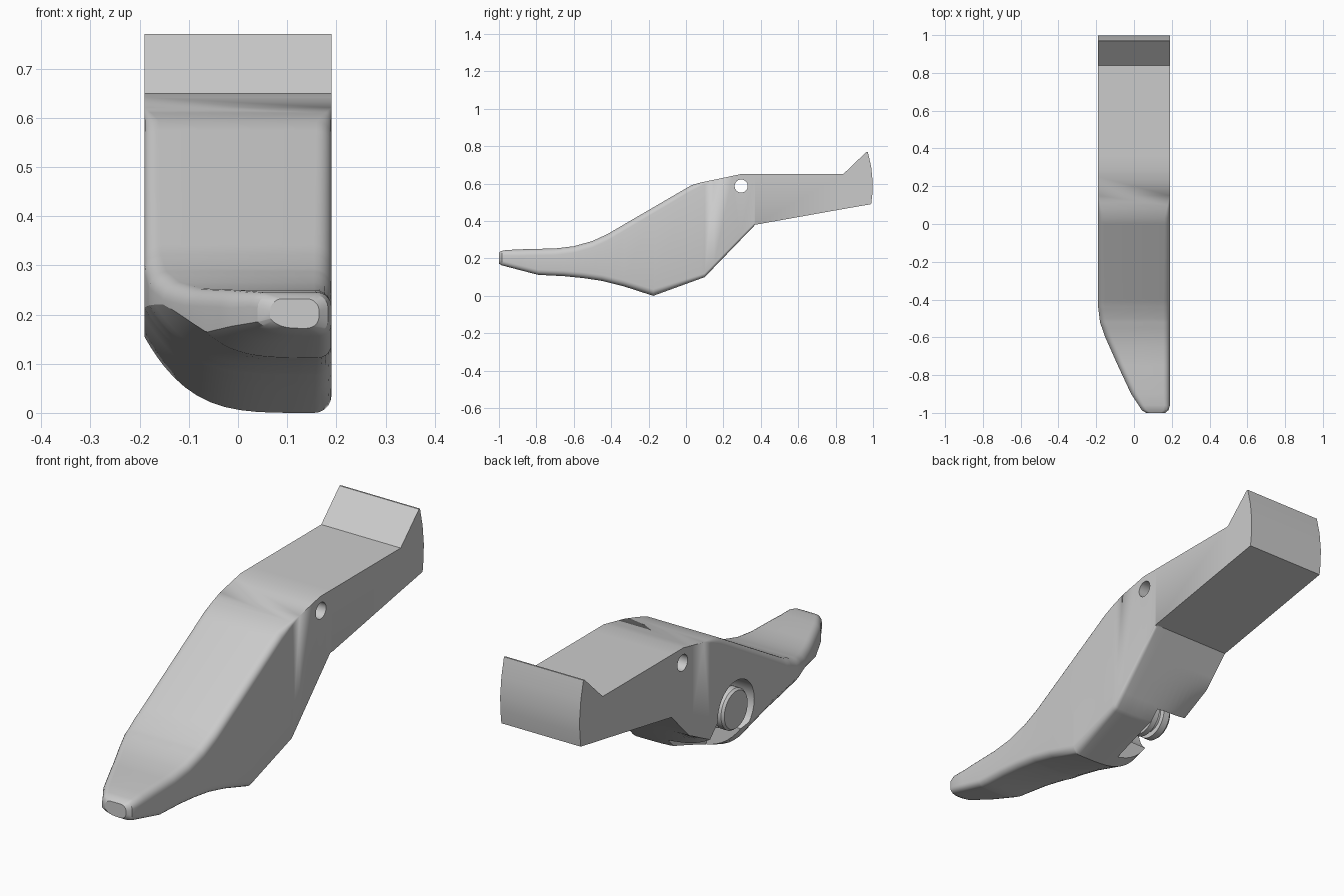
import bpy, bmesh, math
from mathutils import Vector

if "Cube" in bpy.data.objects:
    bpy.data.objects.remove(bpy.data.objects["Cube"])

grey = bpy.data.materials.new("plain grey")
grey.diffuse_color = (0.6, 0.6, 0.6, 1)
grey.use_nodes = True
grey.node_tree.nodes["Principled BSDF"].inputs["Base Color"].default_value = grey.diffuse_color

# Lengthwise curves of the lever as (y, value) pairs
TOP = [(-1, .232), (-.985, .24), (-.96, .245), (-.85, .25), (-.7, .253), (-.6, .265), (-.5, .293),
       (-.42, .33), (.03, .592), (.08, .606), (.29, .65), (.84, .65)]
BOTTOM = [(-1, .172), (-.985, .163), (-.79, .112), (-.65, .105), (-.55, .095), (-.45, .08),
          (-.33, .05), (-.175, 0), (.1, .1), (.37, .38), (.84, .464)]
LEFT = [(-1, .065), (-.985, .04), (-.96, .025), (-.9, -.015), (-.75, -.085), (-.6, -.152),
        (-.52, -.18), (-.44, -.19), (.84, -.19)]
RIGHT = [(-1, .165), (-.985, .183), (-.96, .19), (.84, .19)]
RISE = [(-1, .02), (-.8, .05), (-.6, .12), (-.45, .135), (-.17, .155), (0, .13), (.1, .08), (.25, 0), (.84, 0)]
FILLET = [(-1, .025), (-.9, .035), (-.4, .035), (.03, .03), (.15, 0), (.84, 0)]
FILLET_LOW = [(-1, .025), (-.17, .035), (.1, .02), (.365, .015), (.37, 0), (.84, 0)]


def at(curve, y):
    for (a, u), (b, v) in zip(curve, curve[1:]):
        if y <= b:
            return u + (v - u) * (y - a) / (b - a)
    return curve[-1][1]


def finish(name, bm):
    bmesh.ops.remove_doubles(bm, verts=bm.verts, dist=1e-5)
    bmesh.ops.recalc_face_normals(bm, faces=bm.faces)
    me = bpy.data.meshes.new(name)
    bm.to_mesh(me)
    bm.free()
    me.materials.append(grey)
    ob = bpy.data.objects.new(name, me)
    bpy.context.collection.objects.link(ob)
    return ob


def loft(name, rings):
    bm = bmesh.new()
    vs = [[bm.verts.new(p) for p in ring] for ring in rings]
    n = len(vs[0])
    for a, b in zip(vs, vs[1:]):
        for i in range(n):
            j = (i + 1) % n
            bm.faces.new((a[i], a[j], b[j], b[i]))
    bm.faces.new(vs[0])
    bm.faces.new(vs[-1])
    return finish(name, bm)


def prism(name, yz, x0, x1):
    return loft(name, [[(x, y, z) for y, z in yz] for x in (x0, x1)])


def circle(y, z, r, n=40):
    return [(y + r * math.cos(2 * math.pi * i / n), z + r * math.sin(2 * math.pi * i / n)) for i in range(n)]


def section(y):
    t, b, l, r = (at(c, y) for c in (TOP, BOTTOM, LEFT, RIGHT))
    f, g, h = at(FILLET, y), at(FILLET_LOW, y), at(RISE, y)
    pts = []

    def arc(cx, cz, rad, start):
        for i in range(6):
            a = math.radians(start + 18 * i)
            pts.append((cx + rad * math.cos(a), y, cz + rad * math.sin(a)))
    arc(r - f, t - f, f, 0)
    arc(l + f, t - f, f, 90)
    # underside sweeps up towards the left edge
    for i in range(14):
        s = 1 - (i / 14) ** 1.7
        pts.append((r - g + (l - r + g) * s, y, b + h * s ** 4))
    arc(r - g, b + g, g, 270)
    return pts


# Main lever body
stations = sorted({round(y, 4) for c in (TOP, BOTTOM, LEFT, RIGHT, RISE, FILLET, FILLET_LOW) for y, _ in c})
body = loft("lever_body", [section(y) for y in stations])

# Upturned tail with a bowed back face
prism("tail_hook", [(.84, .464), (.99, .49), (.997, .55), (.998, .61), (.99, .69), (.972, .77), (.965, .77), (.84, .65)],
      -.19, .19)

# Pivot hole, round spring cup and its opening underneath
cutters = [prism("pivot_cutter", circle(.295, .587, .035), -.3, .3),
           prism("cup_cutter", circle(-.07, .245, .125), -.3, -.01),
           prism("slot_cutter", [(-.13, .14), (-.11, -.1), (.15, -.1), (.14, .15), (.04, .25)], -.3, -.012)]
for c in cutters:
    m = body.modifiers.new("cut", "BOOLEAN")
    m.operation, m.solver, m.object = "DIFFERENCE", "EXACT", c
    bpy.context.view_layer.objects.active = body
    bpy.ops.object.modifier_apply(modifier=m.name)
    bpy.data.objects.remove(c)

# Spring peg with a narrow neck and a wide head
peg = [(0, .06), (-.1, .06), (-.1, .09), (-.125, .09), (-.125, .065), (-.15, .065), (-.15, .088), (-.18, .088), (-.19, .08)]
loft("spring_peg", [[(x, y, z) for y, z in circle(-.07, .245, r)] for x, r in peg])

for ob in list(bpy.context.scene.objects):
    bpy.ops.object.select_all(action="DESELECT")
    ob.select_set(True)
    bpy.context.view_layer.objects.active = ob
    bpy.ops.object.shade_smooth_by_angle(angle=math.radians(28))
